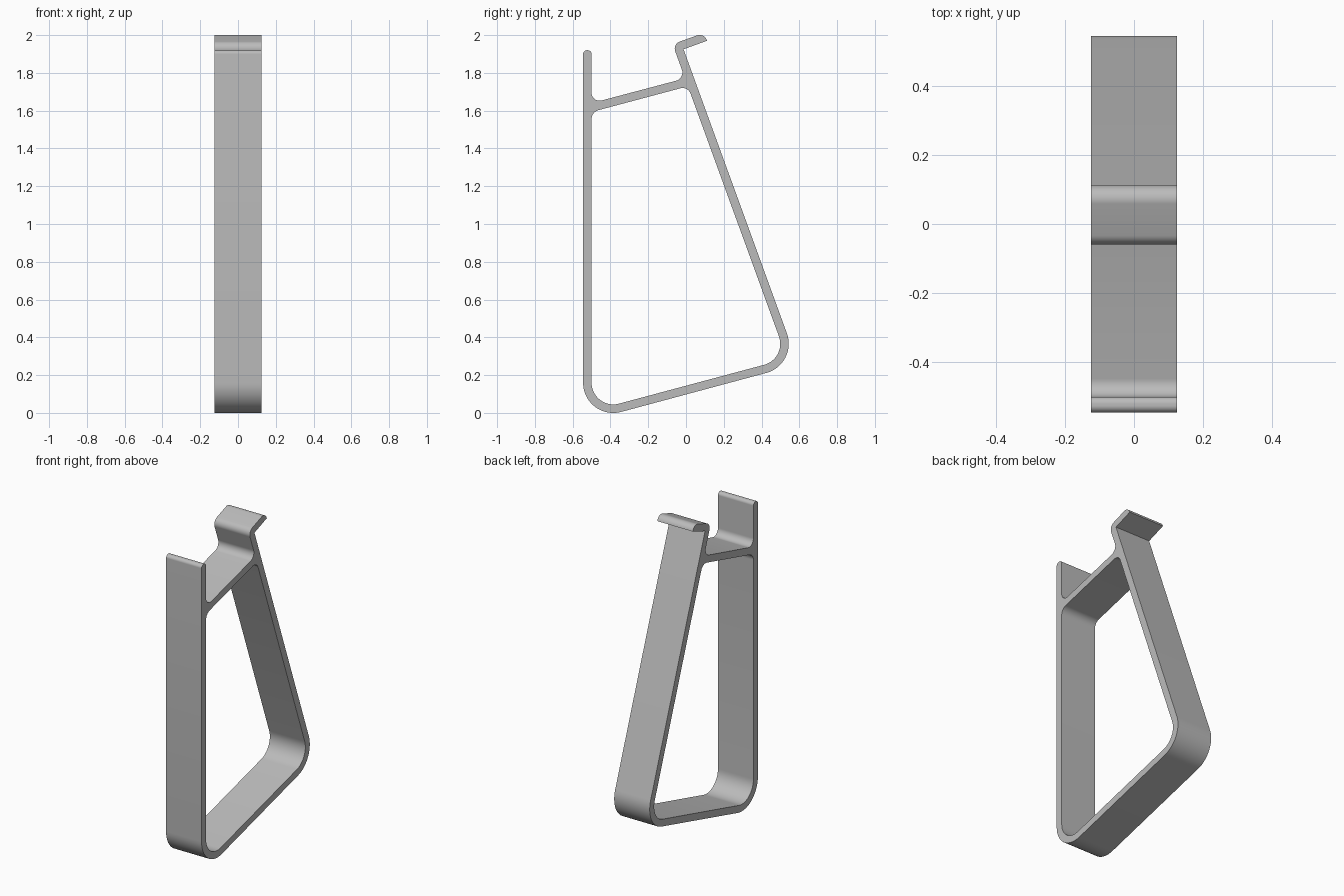
import bpy, bmesh
from math import radians, tan, sin
from mathutils import Vector, Matrix

cube = bpy.data.objects.get("Cube")
if cube:
    bpy.data.objects.remove(cube, do_unlink=True)

WIDTH = 0.25


def rounded(corners, steps=14):
    """Replace each (y, z, radius) corner by a tangent arc."""
    out = []
    for i, (y, z, r) in enumerate(corners):
        p = Vector((y, z))
        if r == 0:
            out.append(p)
            continue
        a = (Vector(corners[i - 1][:2]) - p).normalized()
        b = (Vector(corners[(i + 1) % len(corners)][:2]) - p).normalized()
        half = a.angle(b) / 2
        centre = p + (a + b).normalized() * r / sin(half)
        start = p + a * r / tan(half) - centre
        sweep = radians(180) - 2 * half
        if a.x * b.y - a.y * b.x > 0:
            sweep = -sweep
        for k in range(steps + 1):
            out.append(centre + Matrix.Rotation(sweep * k / steps, 2) @ start)
    return out


# Outer edge: front post, base, sloping back leg, hook, shelf
outline = [
    (-0.545, 1.92, 0.02), (-0.545, -0.049, 0.16),
    (0.594, 0.257, 0.16), (-0.013, 1.925, 0),
    (0.111, 1.970, 0), (0.096, 2.012, 0.04),
    (-0.071, 1.952, 0.04), (-0.005, 1.771, 0.045),
    (-0.5, 1.64, 0.042), (-0.5, 1.92, 0.02),
]
# Opening inside the frame
opening = [
    (-0.5, 1.593, 0.05), (-0.5, 0.010, 0.115),
    (0.535, 0.287, 0.115), (0.010, 1.729, 0.045),
]

# Filled flat curve, extruded across the width
curve = bpy.data.curves.new("frame_profile", "CURVE")
curve.dimensions = "2D"
curve.fill_mode = "BOTH"
curve.extrude = WIDTH / 2
for corners in (outline, opening):
    pts = rounded(corners)
    spline = curve.splines.new("POLY")
    spline.points.add(len(pts) - 1)
    for point, co in zip(spline.points, pts):
        point.co = (co.x, co.y, 0, 1)
    spline.use_cyclic_u = True

frame = bpy.data.objects.new("bent_strip_frame", curve)
bpy.context.collection.objects.link(frame)
bpy.context.view_layer.objects.active = frame
frame.select_set(True)
bpy.ops.object.convert(target="MESH")
frame = bpy.context.object

# Stand the profile up and weld the sides to the caps
mesh = frame.data
mesh.transform(Matrix.Rotation(radians(90), 4, "Z") @ Matrix.Rotation(radians(90), 4, "X"))
bm = bmesh.new()
bm.from_mesh(mesh)
bmesh.ops.remove_doubles(bm, verts=bm.verts, dist=0.0002)
bmesh.ops.recalc_face_normals(bm, faces=bm.faces)
bm.to_mesh(mesh)
bm.free()
bpy.ops.object.shade_smooth_by_angle(angle=radians(30))

# Single plain grey
grey = bpy.data.materials.new("plain_grey")
grey.use_nodes = True
colour = (0.5, 0.5, 0.5, 1)
grey.diffuse_color = colour
grey.node_tree.nodes["Principled BSDF"].inputs["Base Color"].default_value = colour
mesh.materials.clear()
mesh.materials.append(grey)
